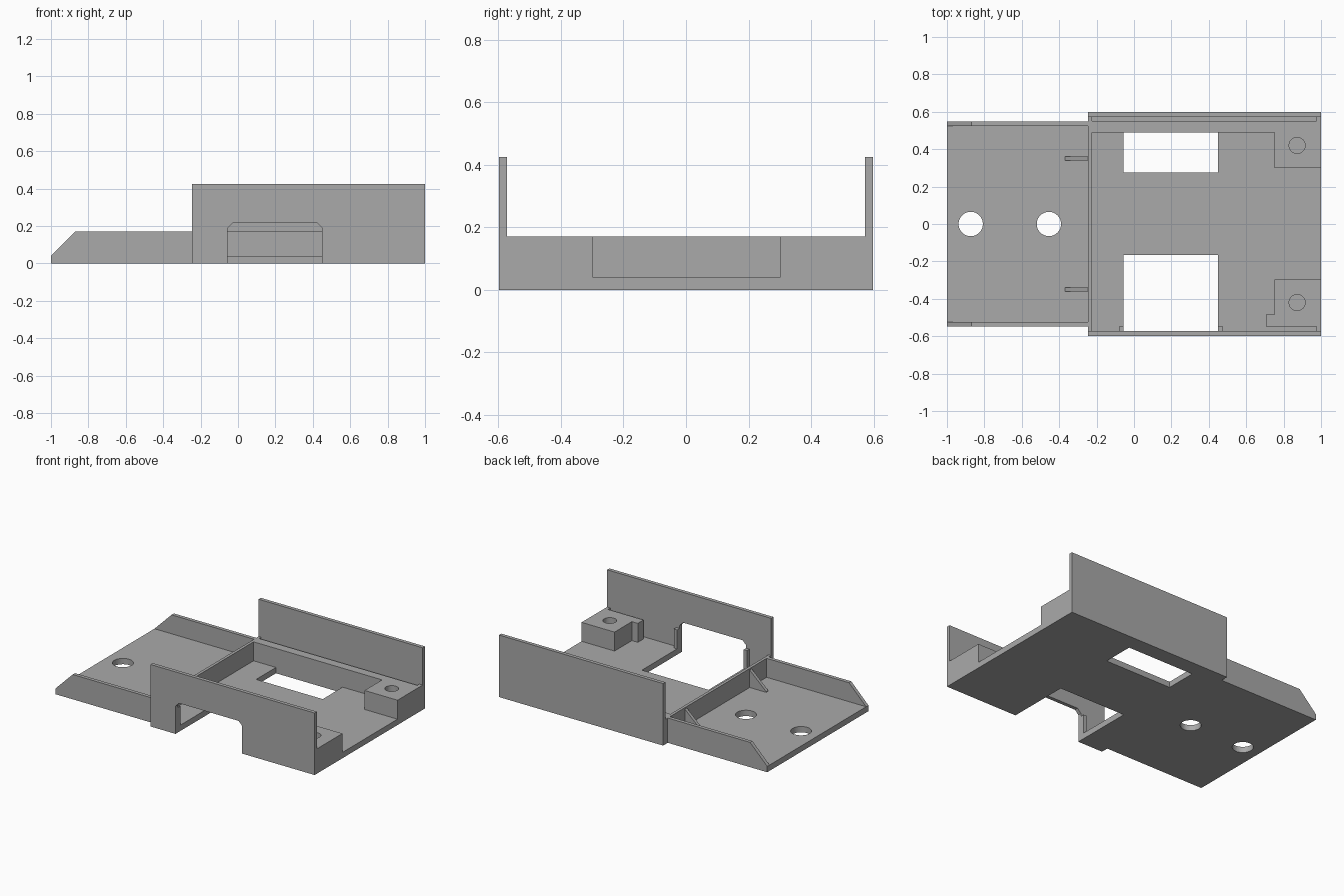
import bpy
import bmesh
from mathutils import Matrix, Vector

cube = bpy.data.objects.get("Cube")
if cube:
    bpy.data.objects.remove(cube, do_unlink=True)

grey = bpy.data.materials.new("matte_grey")
grey.use_nodes = True
grey.diffuse_color = (0.4, 0.4, 0.4, 1)
grey.node_tree.nodes["Principled BSDF"].inputs["Base Color"].default_value = (0.4, 0.4, 0.4, 1)

FLOOR = 0.04       # floor thickness
RIM = 0.17         # height of low walls and blocks
TOP = 0.425        # height of tall walls
STEP = -0.245      # where the wide bay starts
INNER = STEP + 0.02


def finish(name, bm):
    bmesh.ops.recalc_face_normals(bm, faces=bm.faces)
    mesh = bpy.data.meshes.new(name)
    bm.to_mesh(mesh)
    bm.free()
    mesh.materials.append(grey)
    ob = bpy.data.objects.new(name, mesh)
    bpy.context.collection.objects.link(ob)
    return ob


def prism(name, outline, low, high, axis="z"):
    """Extrude an outline: xy points along z, or xz points along y."""
    def place(a, b, c):
        return (a, b, c) if axis == "z" else (a, c, b)
    bm = bmesh.new()
    face = bm.faces.new([bm.verts.new(place(a, b, low)) for a, b in outline])
    moved = bmesh.ops.extrude_face_region(bm, geom=[face])["geom"]
    verts = [g for g in moved if isinstance(g, bmesh.types.BMVert)]
    bmesh.ops.translate(bm, verts=verts, vec=Vector(place(0, 0, high - low)))
    return finish(name, bm)


def box(name, x0, x1, y0, y1, z0, z1):
    return prism(name, [(x0, y0), (x1, y0), (x1, y1), (x0, y1)], z0, z1)


def cylinder(name, x, y, radius, z0, z1):
    bm = bmesh.new()
    bmesh.ops.create_cone(bm, cap_ends=True, segments=48, radius1=radius, radius2=radius,
                          depth=z1 - z0, matrix=Matrix.Translation((x, y, (z0 + z1) / 2)))
    return finish(name, bm)


def cut(ob, cutters):
    """Subtract the cutters, bake the result and remove them."""
    for c in cutters:
        c.hide_render = True
        mod = ob.modifiers.new("cut", "BOOLEAN")
        mod.operation = "DIFFERENCE"
        mod.solver = "EXACT"
        mod.object = c
    deps = bpy.context.evaluated_depsgraph_get()
    baked = bpy.data.meshes.new_from_object(ob.evaluated_get(deps))
    ob.modifiers.clear()
    ob.data = baked
    for c in cutters:
        bpy.data.objects.remove(c, do_unlink=True)


# Floor: narrow tray and wide bay, with windows and screw holes
floor = prism("floor", [(-1, -0.548), (STEP, -0.548), (STEP, -0.575), (1, -0.575),
                        (1, 0.575), (STEP, 0.575), (STEP, 0.548), (-1, 0.548)], 0, FLOOR)
cut(floor, [box("front_window_cutter", -0.055, 0.45, -0.7, -0.165, -0.1, 0.1),
            box("back_window_cutter", -0.055, 0.45, 0.275, 0.49, -0.1, 0.1),
            cylinder("outer_hole_cutter", -0.873, 0, 0.065, -0.1, 0.1),
            cylinder("inner_hole_cutter", -0.455, 0, 0.065, -0.1, 0.1)])

# Tall walls of the bay; the front one has a chamfered opening
box("back_wall", STEP, 1, 0.573, 0.598, 0, TOP)
prism("front_wall", [(STEP, 0), (-0.055, 0), (-0.055, 0.19), (-0.028, 0.217),
                     (0.423, 0.217), (0.45, 0.19), (0.45, 0), (1, 0),
                     (1, TOP), (STEP, TOP)], -0.598, -0.573, "y")

# Cross wall between tray and bay
box("cross_wall", STEP, INNER, -0.573, 0.573, FLOOR, RIM)

# Tray side walls with sloped ends, and triangular ribs on the cross wall
for side, s in (("front", -1), ("back", 1)):
    y0, y1 = sorted((s * 0.523, s * 0.548))
    prism(side + "_tray_wall", [(-1, FLOOR), (STEP, FLOOR), (STEP, RIM), (-0.87, RIM)],
          y0, y1, "y")
    y0, y1 = sorted((s * 0.34, s * 0.362))
    prism(side + "_rib", [(-0.37, FLOOR), (STEP, FLOOR), (STEP, 0.16), (-0.37, 0.045)],
          y0, y1, "y")

# Corner blocks with a narrow slot along the tall walls and blind screw bores
back_ledge = prism("back_ledge", [(INNER, 0.49), (0.75, 0.49), (0.75, 0.3), (1, 0.3),
                                  (1, 0.573), (0.975, 0.573), (0.975, 0.55),
                                  (INNER, 0.55)], FLOOR, RIM)
front_block = prism("front_block", [(0.705, -0.485), (0.75, -0.485), (0.75, -0.297),
                                    (1, -0.297), (1, -0.573), (0.975, -0.573),
                                    (0.975, -0.547), (0.705, -0.547)], FLOOR, RIM)
for block, s in ((back_ledge, 1), (front_block, -1)):
    cut(block, [cylinder("bore_cutter", 0.872, s * 0.42, 0.043, 0, 0.3)])

# Small posts beside the front opening
box("right_post", -0.08, -0.055, -0.573, -0.547, FLOOR, RIM)
box("left_post", 0.45, 0.475, -0.573, -0.547, FLOOR, RIM)
